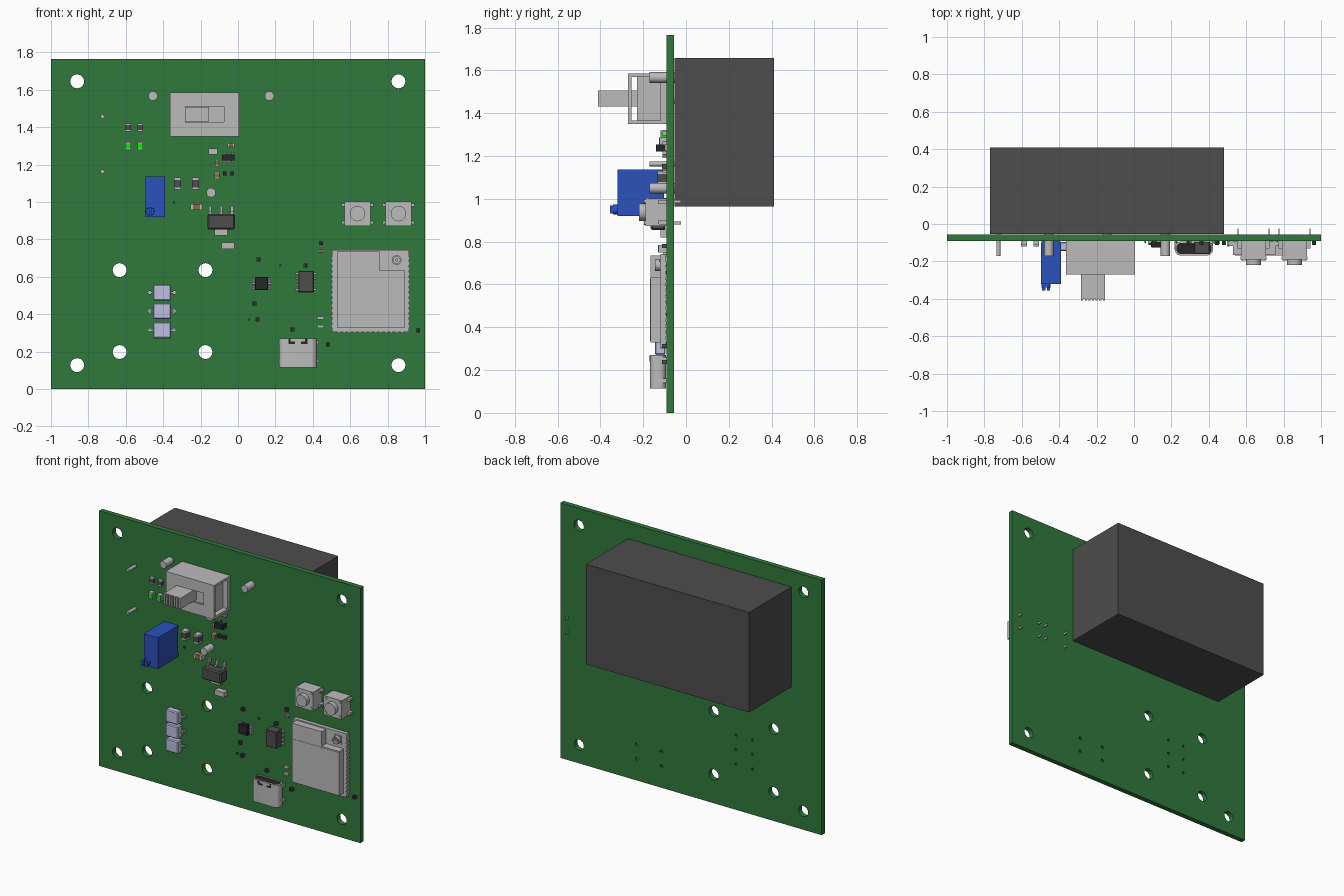
import bpy, bmesh, math
from mathutils import Matrix

if "Cube" in bpy.data.objects:
    bpy.data.objects.remove(bpy.data.objects["Cube"])

F = -0.09      # y of the board's front face; depths are measured outward from it
TAU = 2 * math.pi


def material(name, r, g, b):
    m = bpy.data.materials.new(name)
    m.diffuse_color = (r, g, b, 1)
    m.use_nodes = True
    m.node_tree.nodes["Principled BSDF"].inputs["Base Color"].default_value = m.diffuse_color
    return m


GREEN = material("board_green", .03, .19, .045)
DARK = material("case_dark", .075, .075, .075)
BLACK = material("chip_black", .02, .02, .02)
GREY = material("metal_grey", .5, .5, .5)
BLUE = material("trimmer_blue", .025, .085, .5)
LILAC = material("terminal_lilac", .5, .53, .75)
LED = material("led_green", .01, .75, .01)
BROWN = material("ceramic_brown", .28, .14, .04)


def finish(name, bm, mat):
    me = bpy.data.meshes.new(name)
    bm.to_mesh(me)
    bm.free()
    me.materials.append(mat)
    ob = bpy.data.objects.new(name, me)
    bpy.context.collection.objects.link(ob)
    return ob


def box(name, x, z, w, h, d0, d1, mat=GREY, bevel=0):
    """Box centred on (x, z), reaching from depth d0 to d1 in front of the board."""
    bm = bmesh.new()
    mtx = Matrix.Translation((x, F - (d0 + d1) / 2, z)) @ Matrix.Diagonal((w, d1 - d0, h, 1))
    bmesh.ops.create_cube(bm, size=1, matrix=mtx)
    if bevel:
        bmesh.ops.bevel(bm, geom=bm.edges[:], offset=bevel, segments=1, affect='EDGES')
    return finish(name, bm, mat)


def smooth(ob):
    bpy.ops.object.select_all(action='DESELECT')
    ob.select_set(True)
    bpy.context.view_layer.objects.active = ob
    bpy.ops.object.shade_smooth_by_angle(angle=math.radians(35))


def rod(name, x, z, r, d0, d1, mat=GREY, n=24):
    """Cylinder standing out of the board."""
    bm = bmesh.new()
    mtx = Matrix.Translation((x, F - (d0 + d1) / 2, z)) @ Matrix.Rotation(math.pi / 2, 4, 'X')
    bmesh.ops.create_cone(bm, cap_ends=True, segments=n, radius1=r, radius2=r, depth=d1 - d0, matrix=mtx)
    ob = finish(name, bm, mat)
    smooth(ob)
    return ob


def prism(name, loops, lo, hi, axis, mat=GREY):
    """Outline with holes, extruded along an axis."""
    cu = bpy.data.curves.new(name + "_outline", 'CURVE')
    cu.dimensions, cu.fill_mode, cu.extrude = '2D', 'BOTH', (hi - lo) / 2
    for loop in loops:
        sp = cu.splines.new('POLY')
        sp.points.add(len(loop) - 1)
        sp.use_cyclic_u = True
        for p, (u, v) in zip(sp.points, loop):
            p.co = (u, v, 0, 1)
    tmp = bpy.data.objects.new(name + "_outline", cu)
    bpy.context.collection.objects.link(tmp)
    dg = bpy.context.evaluated_depsgraph_get()
    me = bpy.data.meshes.new_from_object(tmp.evaluated_get(dg))
    bm = bmesh.new()
    bm.from_mesh(me)
    bpy.data.objects.remove(tmp)
    mid = (lo + hi) / 2
    for v in bm.verts:
        a, b, c = v.co
        v.co = (a, mid - c, b) if axis == 'Y' else (a, b, c + mid)
    bmesh.ops.remove_doubles(bm, verts=bm.verts[:], dist=1e-5)
    bmesh.ops.recalc_face_normals(bm, faces=bm.faces[:])
    ob = finish(name, bm, mat)
    smooth(ob)
    return ob


def circle(x, z, r, n=24):
    return [(x + r * math.cos(TAU * i / n), z + r * math.sin(TAU * i / n)) for i in range(n)]


def rect(x0, x1, z0, z1):
    return [(x0, z0), (x1, z0), (x1, z1), (x0, z1)]


def rrect(cx, cy, w, h, r, n=5):
    pts = []
    for k, (sx, sy) in enumerate([(1, 1), (-1, 1), (-1, -1), (1, -1)]):
        for i in range(n + 1):
            a = math.pi / 2 * (k + i / n)
            pts.append((cx + sx * (w / 2 - r) + r * math.cos(a), cy + sy * (h / 2 - r) + r * math.sin(a)))
    return pts


def chip(name, x, z, w, h, d=.022, mat=BLACK):
    """Two-terminal part with metal ends along its longer side."""
    box(name + "_body", x, z, w * (.6 if w > h else 1), h * (1 if w > h else .6), 0, d, mat)
    for s in (-1, 1):
        if w > h:
            box(name + "_end", x + s * w * .4, z, w * .2, h, 0, d * .97, DARK if mat == BLACK else GREY)
        else:
            box(name + "_end", x, z + s * h * .4, w, h * .2, 0, d * .97, DARK if mat == BLACK else GREY)


# circuit board with mounting holes and small lead holes
holes = [circle(x, z, .037) for x in (-.86, .858) for z in (.128, 1.645)]
holes += [circle(x, z, .037) for x in (-.633, -.174) for z in (.198, .636)]
holes += [circle(x, z, .009, 10) for x in (-.47, -.343) for z in (.516, .417, .315)]
holes += [circle(x, z, .011, 10) for x in (.226, .415) for z in (.15, .25)]
prism("circuit_board", [rect(-1, 1, 0, 1.765)] + holes, F, -.055, 'Y', GREEN)

# large relay case on the back, its pins reach through the board
box("relay_case", -.145, 1.311, 1.25, .692, -.5, -.037, DARK)
for x, z in ((-.455, 1.567), (.168, 1.567), (-.144, 1.05)):
    rod("relay_pin", x, z, .025, -.045, .08)
for z in (1.163, 1.457):
    rod("relay_coil_pin", -.725, z, .011, -.045, .08, GREY, 12)

# slide switch: slotted shell with open ends, inner body, ribbed handle
prism("switch_shell_front", [rect(-.364, .005, 1.35, 1.585), rect(-.283, -.075, 1.428, 1.51)],
      F - .18, F - .165, 'Y')
for z in (1.358, 1.577):
    box("switch_shell_side", -.18, z, .369, .016, 0, .166)
box("switch_inner_body", -.18, 1.4675, .30, .204, .0, .14)
box("switch_base", -.18, 1.4675, .365, .204, 0, .03)
box("switch_handle", -.219, 1.469, .128, .076, .13, .312)
for i in range(7):
    box("switch_handle_rib", -.277 + i * .0193, 1.469, .011, .076, .18, .32)

# blue trimmer with adjusting screw
box("trimmer_body", -.4435, 1.0285, .107, .217, .012, .23, BLUE)
for z in (.935, 1.122):
    box("trimmer_foot", -.4435, z, .1, .025, 0, .015, BLUE)
rod("trimmer_screw", -.47, .95, .024, .22, .25, BLUE)
for s in (-1, 1):
    box("trimmer_screw_head", -.47 + s * .013, .95, .017, .036, .25, .266, BLUE)

# indicator lights and their resistors
for x in (-.588, -.523):
    chip("led_resistor", x, 1.398, .03, .042, .022, DARK)
    chip("led", x, 1.30, .03, .042, .03, LED)
for x in (-.324, -.227):
    chip("diode", x, 1.098, .038, .064, .045, DARK)

# ceramic capacitors and small resistors: x, z, width, height, depth, material
for x, z, w, h, d, m in (
        (-.222, .973, .062, .032, .035, BROWN), (-.037, 1.305, .036, .02, .02, BROWN),
        (-.112, 1.208, .02, .034, .02, BROWN), (-.112, 1.142, .028, .036, .02, BROWN),
        (-.134, 1.27, .048, .034, .035, GREY), (-.053, .767, .07, .034, .04, GREY),
        (.444, .74, .034, .018, .018, BROWN), (.441, .38, .038, .016, .015, GREY),
        (.441, .334, .038, .016, .015, GREY)):
    chip("capacitor", x, z, w, h, d, m)
for x, z in ((-.07, 1.152), (-.032, 1.152), (.11, .693), (.088, .457), (.104, .372), (.291, .318),
             (.481, .238), (.963, .313), (.444, .78), (.361, .66)):
    chip("small_resistor", x, z, .022, .02)
for x, z in ((.06, .372), (.227, .66), (-.343, .998)):
    box("tiny_part", x, z, .01, .01, 0, .012, DARK)

# small amplifier chip, regulator with tab
box("small_chip", -.053, 1.238, .066, .034, .005, .05, BLACK)
for dx, s in ((-.022, 1), (.022, 1), (-.022, -1), (0, -1), (.022, -1)):
    box("small_chip_lead", -.053 + dx, 1.238 + s * .022, .01, .016, 0, .02)
box("regulator_body", -.09, .895, .147, .083, .005, .075, DARK, .008)
box("regulator_tab", -.09, .838, .07, .036, 0, .03)
for dx in (-.058, 0, .058):
    box("regulator_lead", -.09 + dx, .94, .014, .02, .02, .035)
    box("regulator_lead_foot", -.09 + dx, .963, .014, .034, 0, .018)

# square chip and memory chip with leads
for nm, x, z, w, h, d, m, n in (("square_chip", .126, .564, .07, .07, .035, BLACK, 5),
                                ("memory_chip", .364, .575, .082, .115, .07, DARK, 4)):
    box(nm, x, z, w, h, .004, d, m, .003)
    for i in range(n):
        for s in (-1, 1):
            box(nm + "_lead", x + s * (w / 2 + .006), z + h * ((i + .5) / n - .5), .02, .009, 0, .015)

# push buttons with legs through the board
for x in (.639, .858):
    z = .938
    box("button_body", x, z, .134, .128, 0, .085)
    box("button_cover", x, z, .138, .132, .085, .1)
    rod("button_cap", x, z, .041, .1, .13)
    for sx in (-1, 1):
        for sz in (-1, 1):
            rod("button_rivet", x + sx * .053, z + sz * .05, .011, .1, .106, GREY, 12)
            box("button_leg_shoulder", x + sx * .076, z + sz * .047, .018, .016, .0, .04)
            box("button_leg", x + sx * .083, z + sz * .05, .007, .014, -.066, .035)

# radio module: carrier, stepped shield, connector and edge pads
box("module_carrier", .7085, .524, .411, .438, .003, .028)
prism("module_shield", [[(.53, .328), (.892, .328), (.892, .635), (.757, .635), (.757, .735), (.53, .735)]],
      F - .077, F - .028, 'Y')
prism("module_shield_lid", [rect(.54, .884, .336, .627)], F - .079, F - .076, 'Y')
prism("antenna_socket", [circle(.848, .69, .026), circle(.848, .69, .018)], F - .055, F - .028, 'Y')
rod("antenna_contact", .848, .69, .008, .028, .05, GREY, 12)
box("antenna_socket_base", .848, .69, .055, .055, .028, .034)
for i in range(14):
    for x in (.504, .913):
        box("module_side_pad", x, .335 + i * .028, .012, .014, 0, .03)
for i in range(13):
    box("module_bottom_pad", .54 + i * .028, .306, .014, .012, 0, .03)

# charging socket: hollow rounded shell open at the bottom, dark core, tongue
cy = F - .041
prism("socket_shell", [rrect(.3205, cy, .203, .074, .03), rrect(.3205, cy, .187, .058, .023)], .115, .27, 'Z')
prism("socket_core", [rrect(.3205, cy, .186, .057, .022)], .21, .268, 'Z', BLACK)
box("socket_tongue", .3205, .17, .13, .09, .033, .049, BLACK)
for s in (-1, 1):
    box("socket_latch", .3205 + s * .033, .247, .034, .012, .07, .0795, BLACK)
    box("socket_latch_end", .3205 + s * .045, .258, .012, .022, .07, .0795, BLACK)
    for z in (.15, .25):
        box("socket_leg", .3205 + s * .098, z, .01, .02, -.02, .05)

# three stacked terminal blocks with side leads
for z in (.516, .417, .315):
    box("terminal_block", -.4065, z, .097, .087, .005, .055, LILAC, .006)
    for s in (-1, 1):
        box("terminal_lead", -.4065 + s * .055, z, .022, .012, .008, .022)
        box("terminal_pin", -.4065 + s * .0635, z, .009, .012, -.02, .02)
